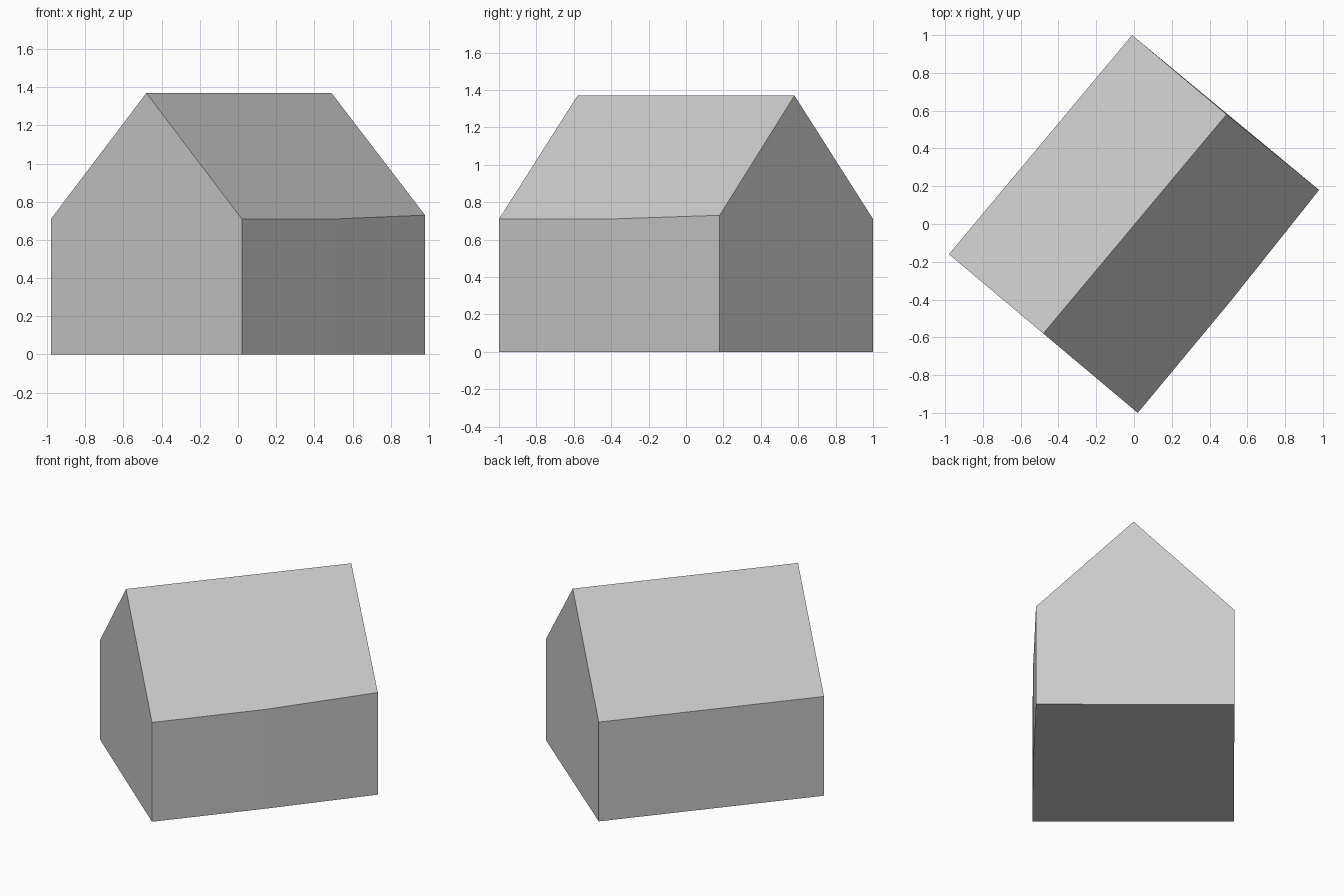
import bpy
import bmesh

cube = bpy.data.objects.get("Cube")
if cube:
    bpy.data.objects.remove(cube, do_unlink=True)

# Single plain grey
grey = bpy.data.materials.new("plain_grey")
grey.use_nodes = True
colour = (0.6, 0.6, 0.6, 1)
grey.diffuse_color = colour
grey.node_tree.nodes["Principled BSDF"].inputs["Base Color"].default_value = colour

# Eave corners, counter-clockwise from the left end of the front gable;
# the third point is the slight kink in the long wall
eaves = [(-0.98, -0.16, 0.71), (0.02, -1.0, 0.71), (0.51, -0.41, 0.71),
         (0.98, 0.18, 0.73), (-0.01, 1.0, 0.71)]
ridge_front = (-0.48, -0.58, 1.37)
ridge_back = (0.49, 0.58, 1.37)
ground = [(x, y, 0) for x, y, z in eaves]


def build_part(name, faces):
    """Make a flat-shaded object from polygons given as corner points."""
    bm = bmesh.new()
    for corners in faces:
        bm.faces.new([bm.verts.new(c) for c in corners])
    bmesh.ops.remove_doubles(bm, verts=bm.verts, dist=0.0001)
    mesh = bpy.data.meshes.new(name)
    bm.to_mesh(mesh)
    bm.free()
    mesh.materials.append(grey)
    obj = bpy.data.objects.new(name, mesh)
    bpy.context.collection.objects.link(obj)
    return obj


# Walls: gable ends rise to the ridge, long sides stop at the eaves
gables = {0: ridge_front, 3: ridge_back}
walls = []
for i in range(len(eaves)):
    j = (i + 1) % len(eaves)
    wall = [ground[i], ground[j], eaves[j]]
    if i in gables:
        wall.append(gables[i])
    walls.append(wall + [eaves[i]])
build_part("house_walls", walls)

# Floor slab facing down
build_part("house_floor", [ground[::-1]])

# Two roof slopes meeting at the ridge
build_part("house_roof", [
    eaves[1:4] + [ridge_back, ridge_front],
    [eaves[4], eaves[0], ridge_front, ridge_back],
])
